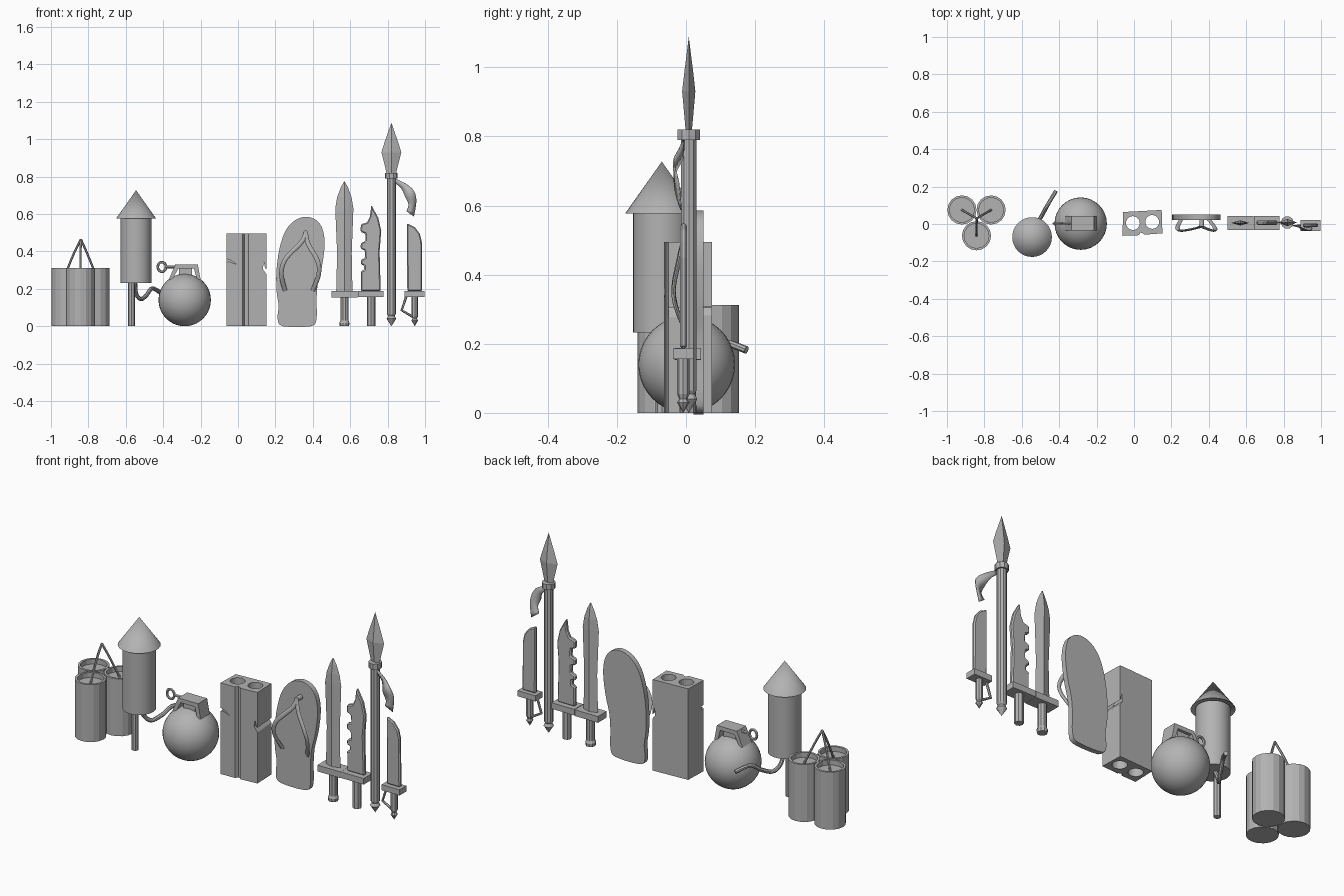
import bpy, bmesh, math
from mathutils import Vector

old = bpy.data.objects.get("Cube")
if old:
    bpy.data.objects.remove(old, do_unlink=True)

grey = bpy.data.materials.new("plain grey")
grey.use_nodes = True
COLOUR = (0.45, 0.45, 0.45, 1)
grey.diffuse_color = COLOUR
grey.node_tree.nodes["Principled BSDF"].inputs["Base Color"].default_value = COLOUR


def finish(name, bm, smooth=False):
    bmesh.ops.recalc_face_normals(bm, faces=bm.faces[:])
    mesh = bpy.data.meshes.new(name)
    bm.to_mesh(mesh)
    bm.free()
    mesh.materials.append(grey)
    ob = bpy.data.objects.new(name, mesh)
    bpy.context.collection.objects.link(ob)
    if smooth:
        bpy.ops.object.select_all(action='DESELECT')
        ob.select_set(True)
        bpy.context.view_layer.objects.active = ob
        bpy.ops.object.shade_smooth_by_angle(angle=math.radians(40))
    return ob


def lathe(name, x, y, profile, sides, smooth=False, squash=1.0):
    """Rings of (radius, z) stacked about a vertical axis; radius 0 makes a point."""
    bm = bmesh.new()
    rings = []
    for r, z in profile:
        if r == 0:
            rings.append([bm.verts.new((x, y, z))])
        else:
            turns = [2 * math.pi * i / sides for i in range(sides)]
            rings.append([bm.verts.new((x + r * math.cos(a), y + squash * r * math.sin(a), z)) for a in turns])
    for a, b in zip(rings, rings[1:]):
        for i in range(sides):
            j = (i + 1) % sides
            corners = [a[i % len(a)], a[j % len(a)], b[j % len(b)], b[i % len(b)]]
            bm.faces.new(list(dict.fromkeys(corners)))
    for ring in (rings[0], rings[-1]):
        if len(ring) > 1:
            bm.faces.new(ring)
    return finish(name, bm, smooth)


def box(name, x, y, z):
    bm = bmesh.new()
    bmesh.ops.create_cube(bm, size=1)
    for v in bm.verts:
        v.co = [(lo + hi) / 2 + c * (hi - lo) for c, (lo, hi) in zip(v.co, (x, y, z))]
    return finish(name, bm)


def plate(name, outline, lo, hi, upright=True, bevel=0.0, smooth=False):
    """Outline in xz pushed along y, or in xy pushed along z."""
    bm = bmesh.new()
    face = bm.faces.new([bm.verts.new((a, lo, b) if upright else (a, b, lo)) for a, b in outline])
    out = bmesh.ops.extrude_face_region(bm, geom=[face])
    shift = Vector((0, hi - lo, 0)) if upright else Vector((0, 0, hi - lo))
    bmesh.ops.translate(bm, vec=shift, verts=[g for g in out["geom"] if isinstance(g, bmesh.types.BMVert)])
    ob = finish(name, bm, smooth)
    if bevel:
        mod = ob.modifiers.new("edge", 'BEVEL')
        mod.width, mod.segments, mod.limit_method = bevel, 1, 'ANGLE'
        mod.angle_limit = math.radians(60)
    return ob


def smooth_path(points, steps=5, closed=False):
    pts = [Vector(p) for p in points]
    n = len(pts)
    get = (lambda i: pts[i % n]) if closed else (lambda i: pts[max(0, min(n - 1, i))])
    out = []
    for i in range(n if closed else n - 1):
        p, q, r, s = (get(i + k) for k in (-1, 0, 1, 2))
        for k in range(steps):
            t = k / steps
            out.append(0.5 * (2 * q + (r - p) * t + (2 * p - 5 * q + 4 * r - s) * t**2
                              + (3 * q - p - 3 * r + s) * t**3))
    return out if closed else out + [pts[-1]]


def tube(name, points, radius, sides=8, steps=5, closed=False, smooth=True, flat=1.0):
    path = smooth_path(points, steps, closed) if steps > 1 else [Vector(p) for p in points]
    bm = bmesh.new()
    n, rings = len(path), []
    for i, p in enumerate(path):
        ahead = path[(i + 1) % n] if closed else path[min(i + 1, n - 1)]
        back = path[i - 1] if closed else path[max(i - 1, 0)]
        d = (ahead - back).normalized()
        ref = Vector((0, 1, 0)) if abs(d.y) < 0.95 else Vector((0, 0, 1))
        u = d.cross(ref).normalized()
        w = u.cross(d)
        rings.append([bm.verts.new(p + radius * (u * math.cos(a) + w * flat * math.sin(a)))
                      for a in (2 * math.pi * k / sides for k in range(sides))])
    for i in range(n if closed else n - 1):
        a, b = rings[i], rings[(i + 1) % n]
        for k in range(sides):
            m = (k + 1) % sides
            bm.faces.new((a[k], a[m], b[m], b[k]))
    if not closed:
        bm.faces.new(rings[0])
        bm.faces.new(rings[-1])
    return finish(name, bm, smooth)


def blade(name, rows, y, thick):
    """Rows of (z, left x, right x) with a raised ridge down the middle."""
    bm = bmesh.new()
    rings = []
    for z, a, b in rows:
        m, t = (a + b) / 2, thick * min(1, (b - a) / 0.06)
        rings.append([bm.verts.new(c) for c in ((a, y, z), (m, y - t, z), (b, y, z), (m, y + t, z))])
    for p, q in zip(rings, rings[1:]):
        for k in range(4):
            m = (k + 1) % 4
            bm.faces.new((p[k], p[m], q[m], q[k]))
    bm.faces.new(rings[0])
    bm.faces.new(rings[-1])
    return finish(name, bm)


# Bundle of three sticks with recessed tops and joined fuses
for i, (x, y) in enumerate(((-0.92, 0.075), (-0.764, 0.075), (-0.842, -0.063))):
    lathe(f"explosive_stick_{i + 1}", x, y,
          [(0.078, 0), (0.078, 0.312), (0.066, 0.312), (0.066, 0.285)], 16)
    tube(f"stick_fuse_{i + 1}", [(x, y, 0.285), (-0.842 + (x + 0.842) * 0.45, 0.03 + (y - 0.03) * 0.45, 0.39),
                                 (-0.84, 0.03, 0.465)], 0.006, 6, 3)

# Firework rocket
lathe("rocket_body", -0.545, -0.07, [(0.083, 0.232), (0.083, 0.578)], 32, True)
lathe("rocket_cone", -0.545, -0.07, [(0.083, 0.59), (0.106, 0.577), (0, 0.727)], 32, True)
lathe("rocket_stick", -0.57, -0.07, [(0.018, 0), (0.018, 0.24)], 8)
tube("rocket_fuse", [(-0.55, -0.06, 0.235), (-0.545, -0.03, 0.175), (-0.52, 0.0, 0.145), (-0.49, 0.05, 0.165),
                     (-0.46, 0.105, 0.202), (-0.418, 0.175, 0.182)], 0.011)

# Round grenade with lever, neck and pull ring
bm = bmesh.new()
bmesh.ops.create_uvsphere(bm, u_segments=32, v_segments=20, radius=0.14)
bmesh.ops.translate(bm, vec=(-0.285, 0.002, 0.14), verts=bm.verts[:])
finish("grenade_ball", bm, True)
plate("grenade_lever", [(-0.37, 0.25), (-0.335, 0.33), (-0.215, 0.33), (-0.2, 0.25), (-0.22, 0.25),
                        (-0.235, 0.308), (-0.32, 0.308), (-0.35, 0.25)], -0.036, 0.042)
box("grenade_neck", (-0.315, -0.245), (-0.02, 0.026), (0.26, 0.31))
ring = [(-0.407 + 0.022 * math.cos(a), 0.003, 0.317 + 0.026 * math.sin(a))
        for a in (math.pi * k / 8 for k in range(16))]
tube("grenade_ring", ring, 0.007, 6, 1, closed=True)
tube("grenade_pin", [(-0.385, 0.003, 0.317), (-0.32, 0.003, 0.317)], 0.008, 6, 1)

# Cracked brick, pierced by two holes
brick = plate("brick", [(-0.062, -0.063), (0.025, -0.06), (0.034, -0.045), (0.052, -0.052), (0.056, -0.057),
                        (0.152, -0.05), (0.148, 0.075), (-0.058, 0.064)], 0, 0.495, upright=False)
cutters = [lathe(f"brick_hole_cutter_{i}", x, y, [(0.037, -0.1), (0.037, 0.6)], 20)
           for i, (x, y) in enumerate(((-0.006, 0.005), (0.097, 0.011)))]
cutters.append(plate("left_crack_cutter", [(-0.08, 0.365), (-0.08, 0.335), (-0.05, 0.346), (-0.005, 0.33),
                                           (-0.045, 0.355)], -0.09, -0.045))
cutters.append(plate("right_crack_cutter", [(0.17, 0.25), (0.17, 0.29), (0.145, 0.31), (0.138, 0.345),
                                            (0.133, 0.305)], -0.09, 0.1))
for c in cutters:
    c.hide_render = True
    c.hide_set(True)
    c.display_type = 'WIRE'
    mod = brick.modifiers.new("cut", 'BOOLEAN')
    mod.operation, mod.object, mod.solver = 'DIFFERENCE', c, 'EXACT'
bpy.context.view_layer.update()
cut_mesh = bpy.data.meshes.new_from_object(brick.evaluated_get(bpy.context.evaluated_depsgraph_get()))
brick.modifiers.clear()
brick.data = cut_mesh
for c in cutters:
    bpy.data.objects.remove(c, do_unlink=True)

# Sandal
sole = [(0.24, 0), (0.39, 0), (0.42, 0.04), (0.42, 0.14), (0.427, 0.23), (0.449, 0.32), (0.463, 0.43),
        (0.455, 0.51), (0.425, 0.562), (0.37, 0.585), (0.307, 0.568), (0.254, 0.51), (0.222, 0.415),
        (0.206, 0.30), (0.206, 0.19), (0.217, 0.11), (0.212, 0.04)]
outline = [(p.x, p.z) for p in smooth_path([(x, 0, z) for x, z in sole], 3, True)]
plate("sandal_sole", outline, 0.022, 0.05, smooth=True)
tube("sandal_left_strap", [(0.362, -0.008, 0.5), (0.375, -0.02, 0.44), (0.425, -0.036, 0.35),
                           (0.432, -0.02, 0.28), (0.4, 0.024, 0.19)], 0.012, 8, 5, flat=0.5)
tube("sandal_right_strap", [(0.362, -0.008, 0.5), (0.34, -0.02, 0.45), (0.255, -0.036, 0.36),
                            (0.232, -0.02, 0.28), (0.252, 0.024, 0.19)], 0.012, 8, 5, flat=0.5)
tube("sandal_toe_post", [(0.362, -0.014, 0.5), (0.362, 0.025, 0.5)], 0.013, 10, 1)

# Straight sword
blade("sword_blade", [(0.185, 0.525, 0.612), (0.39, 0.53, 0.608), (0.63, 0.52, 0.617), (0.69, 0.53, 0.607),
                      (0.74, 0.549, 0.589), (0.773, 0.566, 0.571)], 0.006, 0.014)
box("sword_guard", (0.5, 0.639), (-0.033, 0.043), (0.153, 0.187))
lathe("sword_grip", 0.569, 0.006, [(0.025, 0), (0.027, 0.018), (0.022, 0.03), (0.022, 0.153)], 10)

# Serrated knife
plate("serrated_blade", [(0.658, 0.187), (0.763, 0.187), (0.757, 0.4), (0.766, 0.51), (0.75, 0.58), (0.713, 0.648),
                         (0.705, 0.585), (0.69, 0.555), (0.657, 0.545), (0.655, 0.505), (0.68, 0.495), (0.682, 0.455),
                         (0.657, 0.445), (0.655, 0.415), (0.678, 0.405), (0.68, 0.365), (0.657, 0.355),
                         (0.657, 0.33), (0.675, 0.325), (0.675, 0.3), (0.657, 0.295)], -0.006, 0.018, bevel=0.006)
box("serrated_guard", (0.641, 0.779), (-0.033, 0.043), (0.155, 0.188))
lathe("serrated_grip", 0.712, 0.006, [(0.023, 0), (0.023, 0.156)], 8)

# Spear with a cloth streamer
lathe("spear_shaft", 0.82, 0.008, [(0, 0), (0.026, 0.04), (0.018, 0.055), (0.024, 0.065), (0.024, 0.8)], 10)
lathe("spear_collar", 0.82, 0.008, [(0.034, 0.79), (0.034, 0.82)], 10)
lathe("spear_head", 0.82, 0.008, [(0.026, 0.82), (0.053, 0.93), (0.036, 0.985), (0, 1.088)], 4, squash=0.36)
bm = bmesh.new()
cloth = [((0.842, -0.005, 0.79), (0.842, -0.005, 0.765)), ((0.9, -0.02, 0.76), (0.875, -0.008, 0.735)),
         ((0.94, -0.034, 0.725), (0.895, -0.03, 0.69)), ((0.953, -0.02, 0.67), (0.912, -0.03, 0.65)),
         ((0.94, -0.012, 0.587), (0.9, -0.022, 0.615))]
edges = [smooth_path(side, 3) for side in zip(*cloth)]
rows = [[bm.verts.new(p) for p in pair] for pair in zip(*edges)]
for a, b in zip(rows, rows[1:]):
    bm.faces.new((a[0], a[1], b[1], b[0]))
streamer = finish("spear_streamer", bm, True)
streamer.modifiers.new("cloth", 'SOLIDIFY').thickness = 0.004

# Machete with knuckle guard
plate("machete_blade", [(0.905, 0.187), (0.985, 0.187), (0.983, 0.45), (0.972, 0.495), (0.945, 0.53), (0.903, 0.55)],
      -0.017, 0.003, bevel=0.006)
box("machete_guard", (0.89, 0.998), (-0.037, 0.021), (0.156, 0.187))
lathe("machete_grip", 0.945, -0.008, [(0, 0), (0.018, 0.03), (0.012, 0.04), (0.018, 0.055), (0.018, 0.157)], 8)
tube("machete_knuckle_guard", [(0.9, -0.008, 0.16), (0.875, -0.008, 0.085), (0.935, -0.008, 0.05)],
     0.007, 6, 1, smooth=False)
